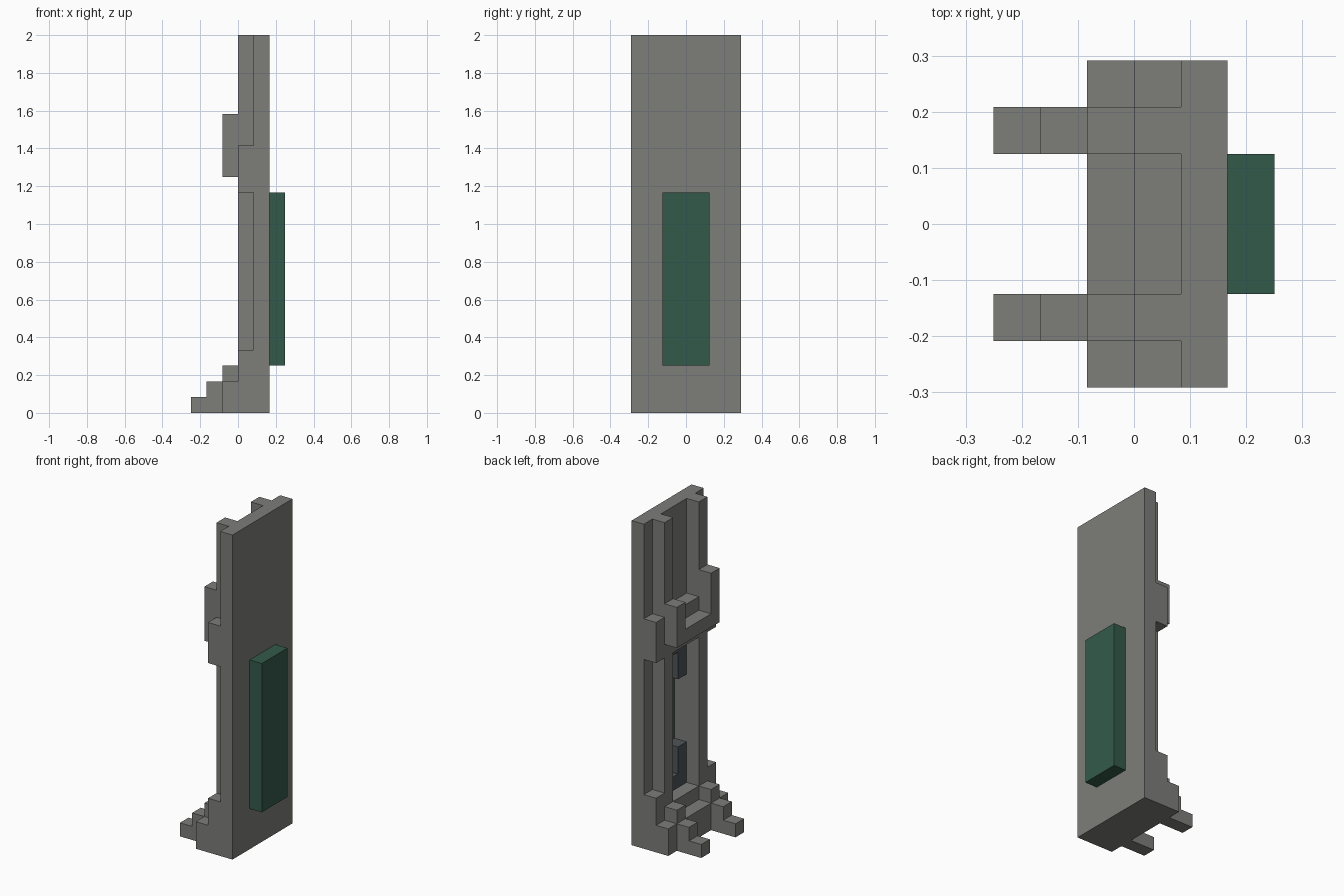
import bpy
import bmesh
from mathutils import Matrix, Vector

cube = bpy.data.objects.get("Cube")
if cube:
    bpy.data.objects.remove(cube, do_unlink=True)

UNIT = 1 / 12                  # one block
ORIGIN = Vector((3, 3.5, 0))   # block-grid point placed at the world origin
WIDTH = 7                      # blocks across y


def material(name, srgb):
    linear = [((c / 255 + 0.055) / 1.055) ** 2.4 for c in srgb] + [1]
    mat = bpy.data.materials.new(name)
    mat.use_nodes = True
    mat.diffuse_color = linear
    mat.node_tree.nodes["Principled BSDF"].inputs["Base Color"].default_value = linear
    return mat


stone = material("stone grey", (125, 125, 122))
green = material("dark green", (52, 90, 75))
slate = material("dark slate", (78, 85, 89))


def part(name, mat, boxes):
    """One object made of boxes, each given as (x, y, z) block ranges."""
    bm = bmesh.new()
    for ranges in boxes:
        low = Vector([r[0] for r in ranges])
        high = Vector([r[1] for r in ranges])
        place = Matrix.Translation(((low + high) / 2 - ORIGIN) * UNIT)
        size = Matrix.Diagonal(((high - low) * UNIT).to_4d())
        size[3][3] = 1
        bmesh.ops.create_cube(bm, size=1, matrix=place @ size)
    mesh = bpy.data.meshes.new(name)
    bm.to_mesh(mesh)
    bm.free()
    mesh.materials.append(mat)
    obj = bpy.data.objects.new(name, mesh)
    bpy.context.collection.objects.link(obj)
    return obj


def both_sides(boxes):
    """Add the copy of each box mirrored across the width."""
    return boxes + [(x, (WIDTH - y[1], WIDTH - y[0]), z) for x, y, z in boxes]


FULL, MIDDLE = (0, 7), (2, 5)

# Back slab with a tall opening behind the green panel
slab = (4, 5)
part("back_slab", stone, both_sides([(slab, (0, 2), (0, 24))])
     + [(slab, MIDDLE, (0, 3)), (slab, MIDDLE, (14, 24))])

# Green panel closing the opening
part("green_panel", green, [((5, 6), MIDDLE, (3, 14))])

# Slate corner brackets inside the opening
part("corner_brackets", slate, both_sides([(slab, (2, 3), (4, 6)), (slab, (2, 3), (11, 13))])
     + [(slab, MIDDLE, (3, 4)), (slab, MIDDLE, (13, 14))])

# Two full-height ribs
rib = (3, 4)
part("ribs", stone, both_sides([(rib, (1, 2), (0, 24))]))

# Cross bar between and beside the ribs
part("cross_bar", stone, both_sides([(rib, (0, 1), (14, 17))])
     + [(rib, MIDDLE, (14, 17))])

# Raised clasp on the cross bar, one arm taller
front = (2, 3)
part("clasp", stone, [(front, (1, 2), (15, 19)),
                      (front, (5, 6), (15, 18)),
                      (front, MIDDLE, (15, 16))])

# Stepped base
part("base", stone, both_sides([(rib, (0, 1), (0, 4))])
     + [(rib, MIDDLE, (0, 3)), (front, FULL, (0, 2))])

# Stepped feet
part("feet", stone, both_sides([(front, (1, 2), (2, 3)),
                                ((1, 2), (1, 2), (0, 2)),
                                ((0, 1), (1, 2), (0, 1))]))
